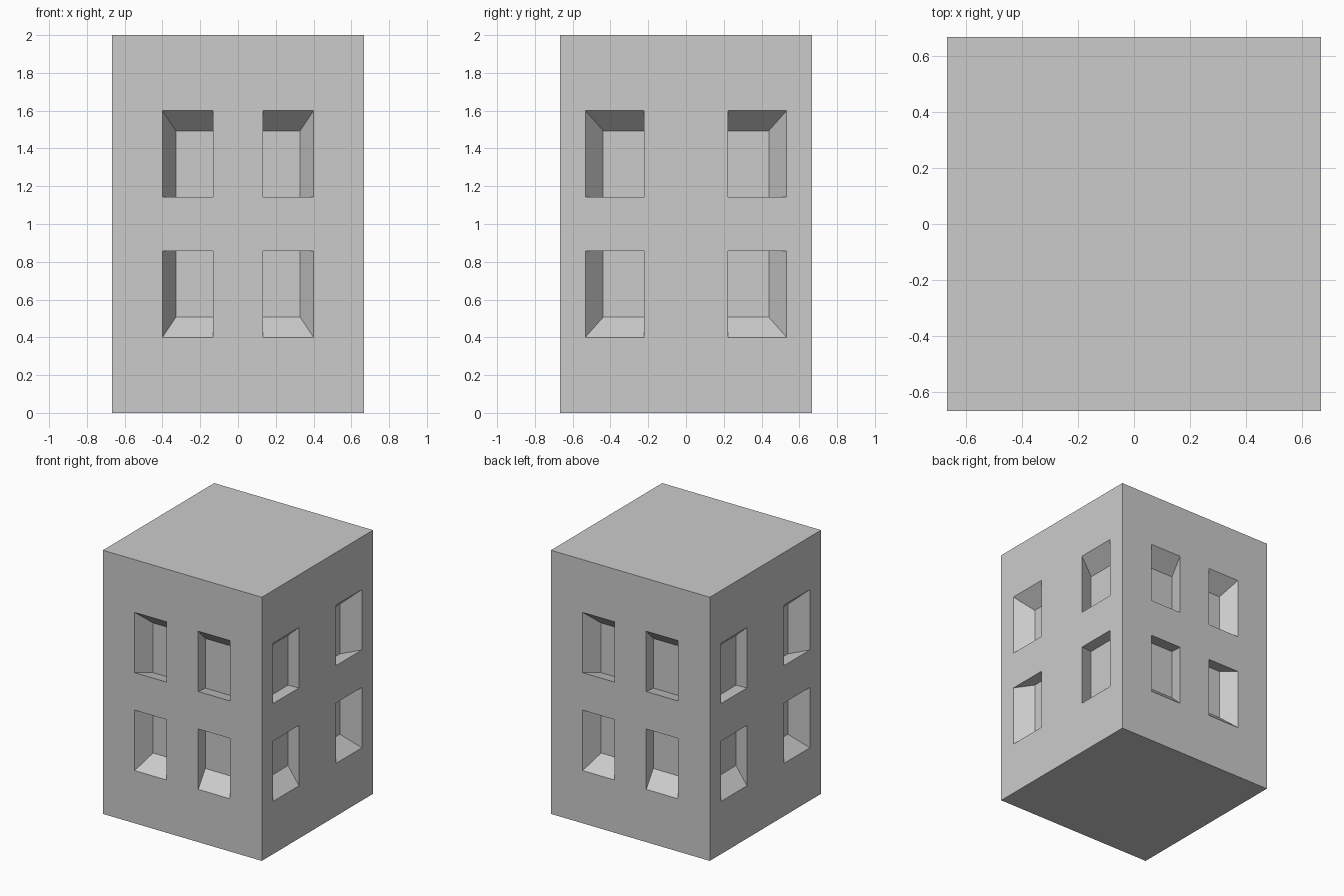
import bpy, bmesh
from mathutils import Matrix, Vector

if "Cube" in bpy.data.objects:
    bpy.data.objects.remove(bpy.data.objects["Cube"])

W, H = 0.6667, 1.0          # half width, half height
WIN_X = (0.133, 0.40)       # window span on front and back
WIN_Y = (0.222, 0.533)      # window span on the two sides
WIN_Z = (0.142, 0.60)       # window span above and below mid height
SHRINK = 0.822              # recess scales toward the block centre

# Tower block
bm = bmesh.new()
bmesh.ops.create_cube(bm, size=2, matrix=Matrix.Diagonal((W, W, H, 1)))

# Cut the walls into a grid along the window borders
for axis, cuts in enumerate((WIN_X, WIN_Y, WIN_Z)):
    for c in cuts:
        for s in (-1, 1):
            n = Vector((0, 0, 0))
            n[axis] = 1
            bmesh.ops.bisect_plane(bm, geom=bm.verts[:] + bm.edges[:] + bm.faces[:],
                                   dist=1e-5, plane_co=n * c * s, plane_no=n)


def is_window(f):
    c, n = f.calc_center_median(), f.normal
    if abs(n.z) > 0.5:
        return False
    u, span = (c.x, WIN_X) if abs(n.y) > 0.5 else (c.y, WIN_Y)
    return span[0] < abs(u) < span[1] and WIN_Z[0] < abs(c.z) < WIN_Z[1]


# Window recesses
bm.normal_update()
res = bmesh.ops.extrude_discrete_faces(bm, faces=[f for f in bm.faces if is_window(f)])
for v in {v for f in res["faces"] for v in f.verts}:
    v.co *= SHRINK

bmesh.ops.translate(bm, verts=bm.verts[:], vec=(0, 0, H))
bmesh.ops.recalc_face_normals(bm, faces=bm.faces[:])
mesh = bpy.data.meshes.new("tower_block")
bm.to_mesh(mesh)
bm.free()
bpy.context.collection.objects.link(bpy.data.objects.new("tower_block", mesh))
